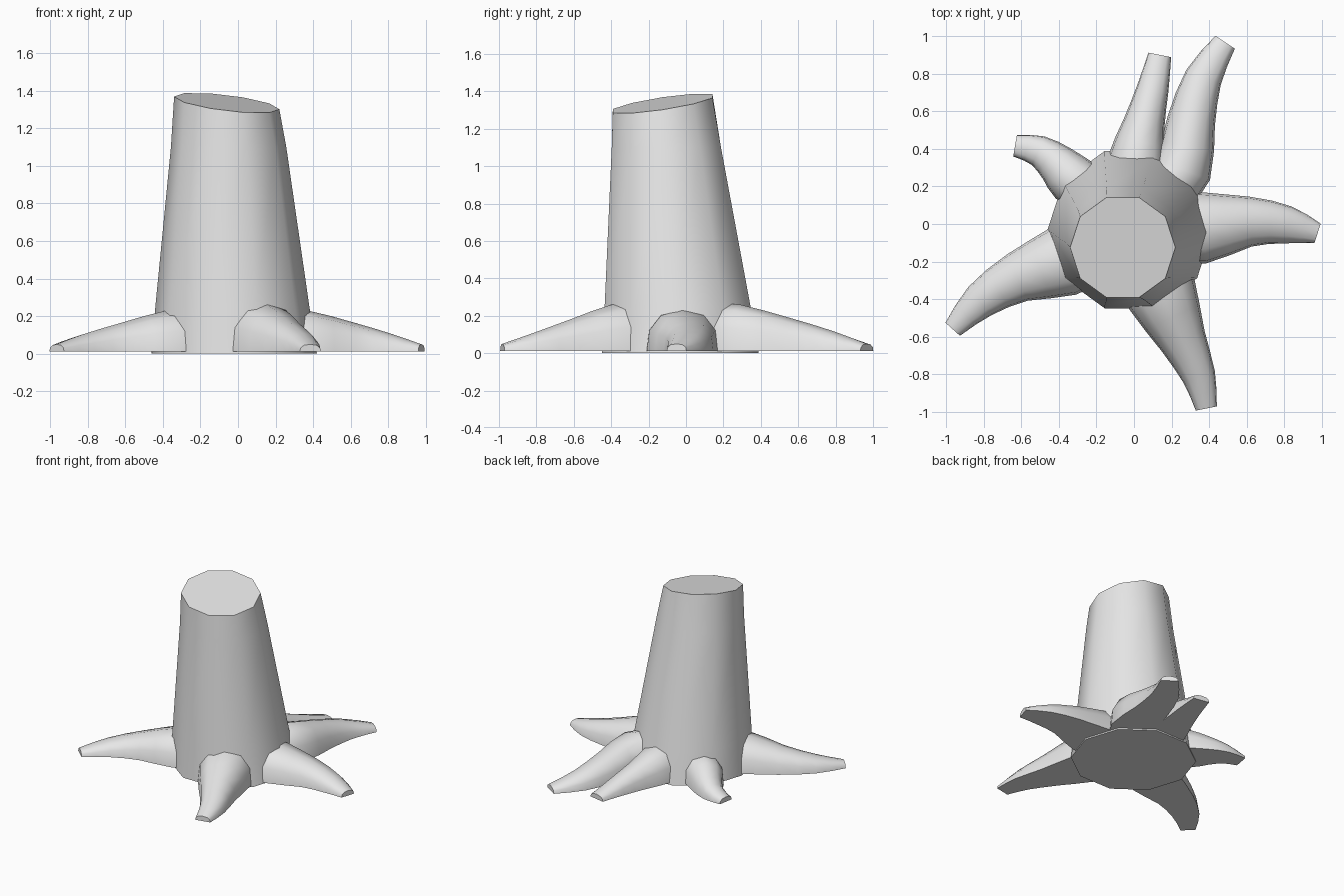
import bpy, bmesh, math
from mathutils import Vector

cube = bpy.data.objects.get("Cube")
if cube:
    bpy.data.objects.remove(cube)

# One plain grey for everything
GREY = (0.8, 0.8, 0.8, 1)
grey = bpy.data.materials.new("plain grey")
grey.use_nodes = True
grey.diffuse_color = GREY
grey.node_tree.nodes["Principled BSDF"].inputs["Base Color"].default_value = GREY


def loft(name, rings, smooth_angle):
    """Skin a list of closed rings, cap both ends and smooth the sides."""
    bm = bmesh.new()
    loops = [[bm.verts.new(p) for p in ring] for ring in rings]
    n = len(loops[0])
    for a, b in zip(loops, loops[1:]):
        for i in range(n):
            j = (i + 1) % n
            bm.faces.new((a[i], a[j], b[j], b[i]))
    bm.faces.new(loops[0])
    bm.faces.new(loops[-1])
    bmesh.ops.recalc_face_normals(bm, faces=bm.faces)
    mesh = bpy.data.meshes.new(name)
    bm.to_mesh(mesh)
    bm.free()
    mesh.materials.append(grey)
    obj = bpy.data.objects.new(name, mesh)
    bpy.context.collection.objects.link(obj)
    bpy.ops.object.select_all(action="DESELECT")
    obj.select_set(True)
    bpy.context.view_layer.objects.active = obj
    bpy.ops.object.shade_smooth_by_angle(angle=math.radians(smooth_angle))
    return obj


# Leaning ten-sided trunk: centre x, centre y, height, radius
TRUNK = [(-.02, -.03, 0, .44), (-.03, -.045, .25, .41),
         (-.05, -.105, 1.1, .307), (-.06, -.125, 1.335, .28)]
rings = []
for k, (cx, cy, z, r) in enumerate(TRUNK):
    ring = []
    for i in range(10):
        t = math.tau * i / 10
        dx, dy = r * math.cos(t), r * math.sin(t)
        # The cut top slopes down to the front left
        tilt = .15 * dy - .12 * dx if k == len(TRUNK) - 1 else 0
        ring.append((cx + dx, cy + dy, z + tilt))
    rings.append(ring)
loft("trunk", rings, 45)

# Root cross-section: a rounded hump with a flat underside
HALF = [(1, 0), (.93, .5), (.6, .87)]
SECTION = HALF + [(0, 1)] + [(-u, v) for u, v in reversed(HALF)]
FLOOR = .012


def catmull(p0, p1, p2, p3, t):
    return .5 * (2 * p1 + (p2 - p0) * t + (2 * p0 - 5 * p1 + 4 * p2 - p3) * t * t
                 + (3 * p1 - p0 - 3 * p2 + p3) * t ** 3)


def root(name, stations):
    """Stations are x, y, half width, top height, from trunk to tip."""
    pts = [Vector(s) for s in stations]
    # Begin inside the trunk
    inner = pts[0].copy()
    inner.xy = pts[0].xy * .6
    pts.insert(0, inner)
    ext = [2 * pts[0] - pts[1]] + pts + [2 * pts[-1] - pts[-2]]
    path = [catmull(*ext[i:i + 4], t) for i in range(len(pts) - 1) for t in (0, .5)]
    path.append(pts[-1])
    rings = []
    for i, p in enumerate(path):
        d = path[min(i + 1, len(path) - 1)].xy - path[max(i - 1, 0)].xy
        d.normalize()
        rings.append([(p.x - d.y * u * p.z, p.y + d.x * u * p.z,
                       FLOOR + v * (p.w - FLOOR)) for u, v in SECTION])
    loft(name, rings, 60)


root("left_root", [(.37, -.02, .19, .23), (.62, .013, .133, .165),
                   (.82, -.005, .1, .105), (.977, -.05, .055, .05)])
root("front_root", [(.15, -.38, .19, .265), (.26, -.62, .127, .18),
                    (.345, -.81, .09, .11), (.385, -.982, .057, .05)])
root("right_root", [(-.38, -.2, .19, .23), (-.62, -.285, .135, .165),
                    (-.82, -.41, .097, .105), (-.965, -.56, .052, .05)])
root("back_right_root", [(-.33, .24, .135, .21), (-.41, .32, .11, .165),
                         (-.51, .39, .083, .105), (-.633, .417, .058, .05)])
root("back_root", [(.015, .34, .155, .24), (.055, .54, .11, .175),
                   (.1, .72, .085, .11), (.137, .9, .062, .05)])
root("back_left_root", [(.26, .29, .155, .26), (.305, .55, .128, .19),
                        (.37, .78, .1, .12), (.485, .967, .062, .05)])
